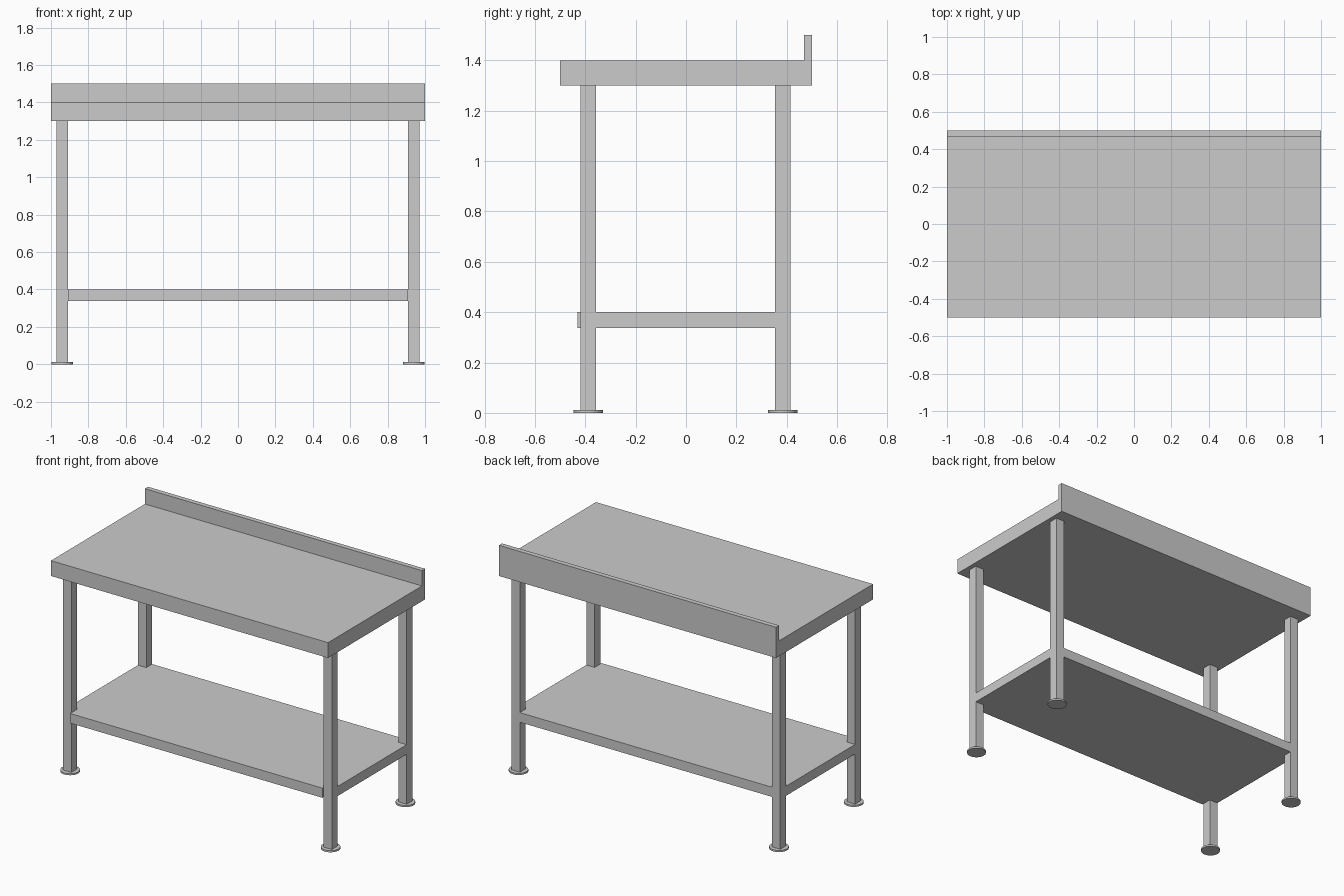
import bpy
import bmesh
import math
from mathutils import Matrix

if "Cube" in bpy.data.objects:
    bpy.data.objects.remove(bpy.data.objects["Cube"])


def extrude_profile(name, points, vector):
    """Solid made by sweeping a flat outline along a vector."""
    bm = bmesh.new()
    face = bm.faces.new([bm.verts.new(p) for p in points])
    swept = bmesh.ops.extrude_face_region(bm, geom=[face])["geom"]
    verts = [g for g in swept if isinstance(g, bmesh.types.BMVert)]
    bmesh.ops.translate(bm, verts=verts, vec=vector)
    bmesh.ops.recalc_face_normals(bm, faces=bm.faces)
    return finish(name, bm)


def finish(name, bm):
    mesh = bpy.data.meshes.new(name)
    bm.to_mesh(mesh)
    bm.free()
    obj = bpy.data.objects.new(name, mesh)
    bpy.context.collection.objects.link(obj)
    return obj


LEG = 0.06
LEG_X = 0.94
LEG_Y = {"front": -0.388, "back": 0.384}
TOP_Z = 1.3
FOOT_H = 0.011
h = LEG / 2

# Worktop with upstand along the back edge
side = [(-0.5, 1.3), (0.5, 1.3), (0.5, 1.5), (0.468, 1.5), (0.468, 1.4), (-0.5, 1.4)]
extrude_profile("worktop", [(-1, y, z) for y, z in side], (2, 0, 0))

# Lower shelf, notched around the legs, front lip slightly proud
xi, xo = LEG_X - h, LEG_X + h
yf, yb = LEG_Y["front"] + h, LEG_Y["back"] - h
half = [(xi, -0.43), (xi, yf), (xo, yf), (xo, yb), (xi, yb), (xi, yb + LEG)]
outline = half + [(-x, y) for x, y in reversed(half)]
extrude_profile("lower_shelf", [(x, y, 0.337) for x, y in outline], (0, 0, 0.063))

# Square legs standing on round feet
for row, y in LEG_Y.items():
    for label, sx in (("left", -1), ("right", 1)):
        x = sx * LEG_X
        square = [(x - h, y - h), (x + h, y - h), (x + h, y + h), (x - h, y + h)]
        extrude_profile(f"{row}_{label}_leg", [(a, b, FOOT_H) for a, b in square],
                        (0, 0, TOP_Z - FOOT_H))
        bm = bmesh.new()
        bmesh.ops.create_cone(bm, cap_ends=True, segments=32, radius1=0.058,
                              radius2=0.058, depth=FOOT_H,
                              matrix=Matrix.Translation((x, y, FOOT_H / 2)))
        foot = finish(f"{row}_{label}_foot", bm)
        bpy.ops.object.select_all(action='DESELECT')
        foot.select_set(True)
        bpy.context.view_layer.objects.active = foot
        bpy.ops.object.shade_smooth_by_angle(angle=math.radians(30))
